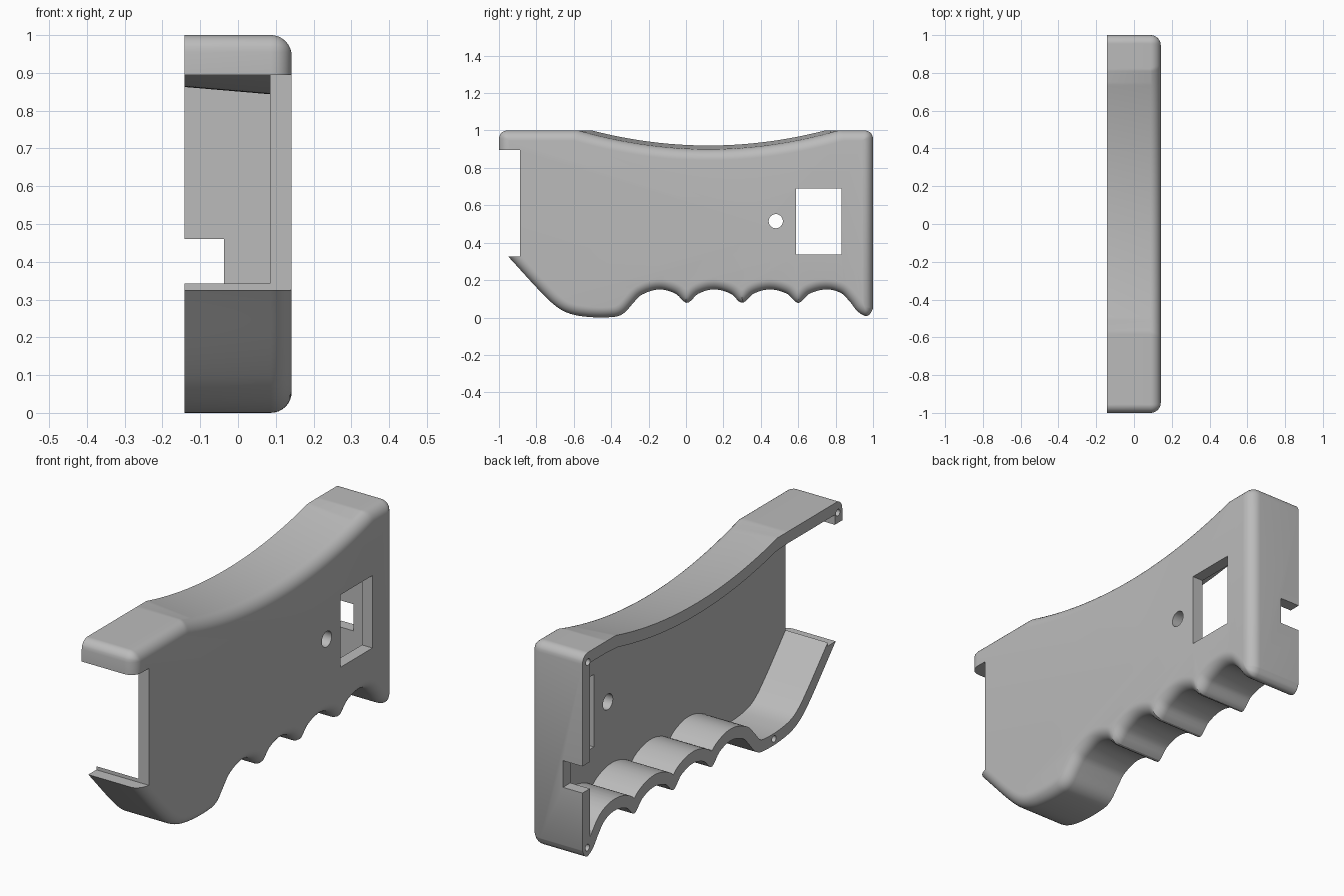
import bpy, bmesh, math
from mathutils import Matrix

if "Cube" in bpy.data.objects:
    bpy.data.objects.remove(bpy.data.objects["Cube"], do_unlink=True)

HALF_W = 0.142    # half width in x
WALL = 0.057      # shell thickness
FILLET = 0.055    # rounding around the closed side
CORNER = 0.045    # rounding of the upper corners
STEPS = 260

# Lower edge of the grip: sloped nose, flat heel, four finger scallops, rear tip
low = [(-1, .38), (-.945, .32), (-.735, .095), (-.645, .03), (-.53, .004),
       (-.38, .004), (-.33, .025), (-.28, .08), (-.24, .12)]
for c in (-.145, .15, .45):
    low += [(c, .15), (c + .09, .127), (c + .15, .078), (c + .21, .127)]
low += [(.75, .15), (.83, .13), (.88, .08), (.915, .035), (.96, .008), (.985, .02), (1, .05)]


def slope(i):
    a, b = low[max(i - 1, 0)], low[min(i + 1, len(low) - 1)]
    return (b[1] - a[1]) / (b[0] - a[0])


def bottom(y):
    """Smooth curve through the lower edge points."""
    i = 0
    while i < len(low) - 2 and low[i + 1][0] < y:
        i += 1
    (y0, z0), (y1, z1) = low[i], low[i + 1]
    h = y1 - y0
    t = (y - y0) / h
    s = t * t * (3 - 2 * t)
    return (z0 * (1 - s) + z1 * s + h * t * (1 - t) ** 2 * slope(i)
            - h * t * t * (1 - t) * slope(i + 1))


def top(y, x):
    """Flat top with a shallow tilted saddle and rounded ends."""
    z = min(1, .9 + .1 * ((y - .12) / .695) ** 2 + .085 * (.09 - x))
    k = max(0, abs(y) - 1 + CORNER)
    return z - CORNER + math.sqrt(max(0, CORNER ** 2 - k * k))


def ring(x, d):
    """Side outline at x, moved inwards by d."""
    arcs = [math.pi * (j / 24 - .5) for j in range(25)] if d > 0 else [0]
    offsets = [(d * math.sin(a), d * math.cos(a)) for a in arcs]
    lower, upper = [], []
    for i in range(STEPS + 1):
        u = i / STEPS
        u -= .7 * math.sin(2 * math.pi * u) / (2 * math.pi)
        y = (1 - d) * (2 * u - 1)
        lower.append((x, y, max(bottom(y + t) + h for t, h in offsets)))
        upper.append((x, y, min(top(y + t, x) - h for t, h in offsets)))
    return lower + upper[::-1]


def finish(name, bm):
    bmesh.ops.recalc_face_normals(bm, faces=bm.faces)
    mesh = bpy.data.meshes.new(name)
    bm.to_mesh(mesh)
    bm.free()
    obj = bpy.data.objects.new(name, mesh)
    bpy.context.collection.objects.link(obj)
    return obj


def loft(name, levels):
    bm = bmesh.new()
    rings = [[bm.verts.new(p) for p in ring(x, d)] for x, d in levels]
    for a, b in zip(rings, rings[1:]):
        for i in range(len(a)):
            j = (i + 1) % len(a)
            bm.faces.new((a[i], a[j], b[j], b[i]))
    bm.faces.new(rings[0][::-1])
    bm.faces.new(rings[-1])
    return finish(name, bm)


def box(name, lo, hi):
    bm = bmesh.new()
    bmesh.ops.create_cube(bm, size=1)
    for v in bm.verts:
        v.co = [l if c < 0 else h for c, l, h in zip(v.co, lo, hi)]
    return finish(name, bm)


def rod(name, x0, x1, y, z, r):
    bm = bmesh.new()
    bmesh.ops.create_cone(bm, cap_ends=True, segments=32, radius1=r, radius2=r, depth=x1 - x0,
                          matrix=Matrix.Translation(((x0 + x1) / 2, y, z))
                          @ Matrix.Rotation(math.pi / 2, 4, 'Y'))
    return finish(name, bm)


# Solid grip half with a filleted closed side
levels = [(-HALF_W, 0)]
for i in range(9):
    a = i / 8 * math.pi / 2
    levels.append((HALF_W - FILLET * (1 - math.sin(a)), FILLET * (1 - math.cos(a))))
shell = loft("grip_shell", levels)

# Cavity, front opening, rear cable notch, window, pin hole and screw holes
cutters = [
    loft("cavity_cutter", [(-.2, WALL), (HALF_W - WALL, WALL)]),
    box("front_opening_cutter", (-.3, -1.2, .325), (.3, -.888, .895)),
    box("rear_notch_cutter", (-.3, .9, .33), (-.037, 1.2, .46)),
    box("window_cutter", (.03, .588, .337), (.3, .832, .69)),
    rod("pin_hole_cutter", .03, .3, .48, .515, .038),
]
for y, z in ((.957, .952), (.962, .05), (-.475, .031), (-.967, .945)):
    cutters.append(rod("screw_hole_cutter", -.2, -.04, y, z, .016))

bpy.ops.object.select_all(action='DESELECT')
shell.select_set(True)
bpy.context.view_layer.objects.active = shell
for cutter in cutters:
    cutter.hide_render = True
    mod = shell.modifiers.new("cut", 'BOOLEAN')
    mod.operation, mod.solver, mod.object = 'DIFFERENCE', 'EXACT', cutter
    bpy.ops.object.modifier_apply(modifier=mod.name)
    bpy.data.objects.remove(cutter, do_unlink=True)

# Plain grey plastic
grey = bpy.data.materials.new("grey_plastic")
grey.use_nodes = True
colour = (.5, .5, .5, 1)
grey.diffuse_color = colour
grey.node_tree.nodes["Principled BSDF"].inputs["Base Color"].default_value = colour
shell.data.materials.clear()
shell.data.materials.append(grey)
bpy.ops.object.shade_smooth_by_angle(angle=math.radians(30))
